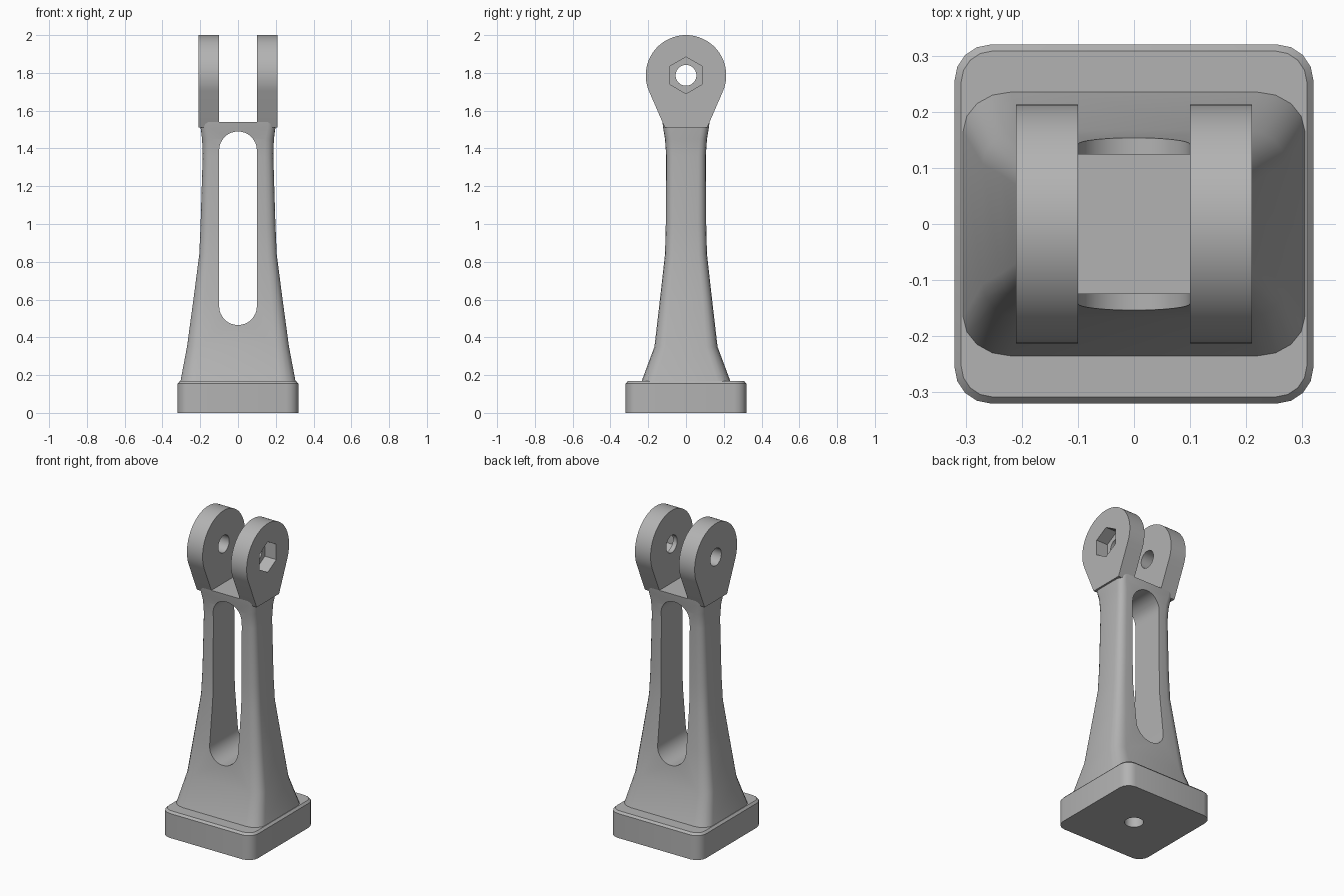
import bpy, bmesh, math
from mathutils import Matrix

if "Cube" in bpy.data.objects:
    bpy.data.objects.remove(bpy.data.objects["Cube"])

grey = bpy.data.materials.new("mid_grey")
grey.diffuse_color = (0.45, 0.45, 0.45, 1)
grey.use_nodes = True
grey.node_tree.nodes["Principled BSDF"].inputs["Base Color"].default_value = grey.diffuse_color


def finish(name, bm):
    bmesh.ops.recalc_face_normals(bm, faces=bm.faces)
    mesh = bpy.data.meshes.new(name)
    bm.to_mesh(mesh)
    bm.free()
    ob = bpy.data.objects.new(name, mesh)
    bpy.context.collection.objects.link(ob)
    mesh.materials.append(grey)
    return ob


def loft(name, rings):
    """Skin closed rings of equal length and cap both ends."""
    bm = bmesh.new()
    loops = [[bm.verts.new(p) for p in ring] for ring in rings]
    n = len(loops[0])
    for a, b in zip(loops, loops[1:]):
        for i in range(n):
            j = (i + 1) % n
            bm.faces.new((a[i], a[j], b[j], b[i]))
    bm.faces.new(loops[0][::-1])
    bm.faces.new(loops[-1])
    return finish(name, bm)


def rounded(hx, hy, rx, ry, z, seg=4):
    pts = []
    for k, (sx, sy) in enumerate(((1, 1), (-1, 1), (-1, -1), (1, -1))):
        for i in range(seg + 1):
            a = math.pi / 2 * (k + i / seg)
            pts.append((sx * (hx - rx) + rx * math.cos(a),
                        sy * (hy - ry) + ry * math.sin(a), z))
    return pts


def cylinder(name, r, x0, x1, sides, axis="X", z=0):
    """Prism along x (centred on height z) or along z."""
    rings = []
    for x in (x0, x1):
        ring = []
        for i in range(sides):
            a = 2 * math.pi * i / sides
            u, v = r * math.sin(a), r * math.cos(a)
            ring.append((x, u, z + v) if axis == "X" else (u, v, x))
        rings.append(ring)
    return loft(name, rings)


def cut(ob, *cutters):
    for c in cutters:
        m = ob.modifiers.new("cut", "BOOLEAN")
        m.operation, m.solver, m.object = "DIFFERENCE", "EXACT", c
        bpy.context.view_layer.objects.active = ob
        bpy.ops.object.modifier_apply(modifier=m.name)
        bpy.data.objects.remove(c)


def smooth(ob):
    bpy.ops.object.select_all(action="DESELECT")
    ob.select_set(True)
    bpy.context.view_layer.objects.active = ob
    bpy.ops.object.shade_smooth_by_angle(angle=math.radians(32))


# Square foot with rounded corners and a chamfered top
foot = loft("foot", [rounded(0.32, 0.32, 0.065, 0.065, 0),
                     rounded(0.32, 0.32, 0.065, 0.065, 0.155),
                     rounded(0.308, 0.308, 0.055, 0.055, 0.168)])
cut(foot, cylinder("bore_cutter", 0.055, -0.1, 0.3, 32, "Z"))
smooth(foot)

# Tapered column: height, half width, half depth, corner radii
SECTIONS = [(0.16, 0.306, 0.238, 0.085, 0.07), (0.35, 0.27, 0.167, 0.07, 0.06),
            (0.60, 0.236, 0.138, 0.06, 0.05), (0.84, 0.205, 0.111, 0.05, 0.045),
            (1.00, 0.198, 0.107, 0.05, 0.045), (1.36, 0.187, 0.105, 0.045, 0.04),
            (1.45, 0.19, 0.111, 0.045, 0.04), (1.51, 0.198, 0.121, 0.04, 0.04),
            (1.54, 0.198, 0.125, 0.04, 0.04)]
column = loft("column", [rounded(hx, hy, rx, ry, z)
                         for z, hx, hy, rx, ry in SECTIONS])

# Long round-ended slot, front to back
slot = []
for y in (-0.5, 0.5):
    ring = []
    for end, zc in ((0, 1.39), (math.pi, 0.565)):
        for i in range(17):
            a = end + math.pi * i / 16
            ring.append((0.1 * math.cos(a), y, zc + 0.1 * math.sin(a)))
    slot.append(ring)
cut(column, loft("slot_cutter", slot),
    cylinder("bore_cutter", 0.055, 0.1, 0.3, 32, "Z"))
smooth(column)

# Pair of teardrop lugs with a pin hole; right one has a hexagonal nut pocket
R, ZC, HALF, BOTTOM = 0.213, 1.787, 0.112, 1.51
start = (math.atan2(BOTTOM - ZC, HALF)
         + math.acos(R / math.hypot(HALF, BOTTOM - ZC)))
for name, side in (("left_lug", -1), ("right_lug", 1)):
    rings = []
    for x in (0.1, 0.21):
        ring = [(side * x, -HALF, BOTTOM), (side * x, HALF, BOTTOM)]
        for i in range(49):
            a = start + (math.pi - 2 * start) * i / 48
            ring.append((side * x, R * math.cos(a), ZC + R * math.sin(a)))
        rings.append(ring)
    lug = loft(name, rings)
    cut(lug, cylinder("pin_cutter", 0.055, -0.4, 0.4, 32, "X", ZC))
    if side > 0:
        cut(lug, cylinder("nut_cutter", 0.097, 0.13, 0.4, 6, "X", ZC))
    smooth(lug)
